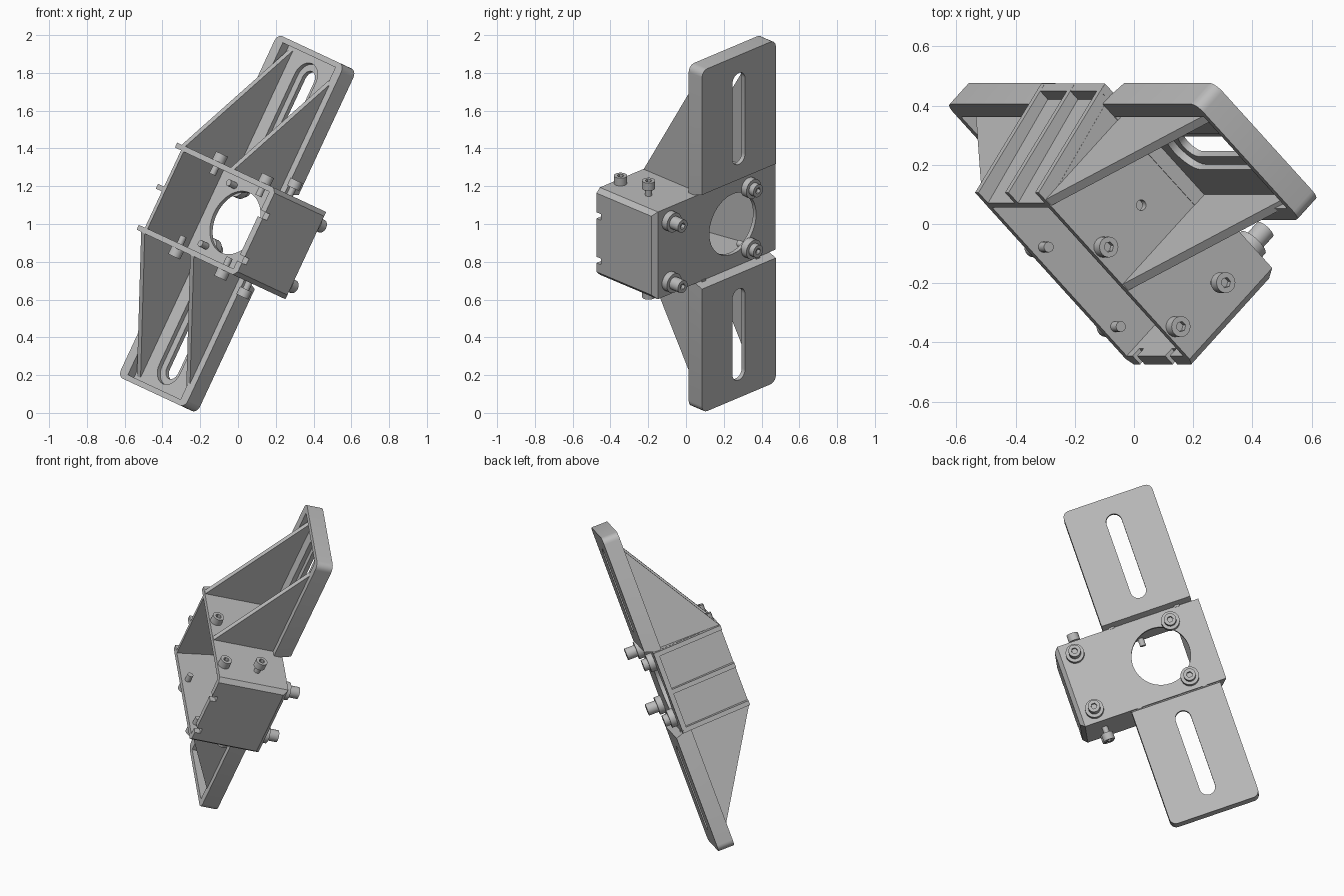
import bpy, bmesh, math
from mathutils import Matrix

cube = bpy.data.objects.get("Cube")
if cube:
    bpy.data.objects.remove(cube, do_unlink=True)

grey = bpy.data.materials.new("plain grey")
grey.use_nodes = True
grey.diffuse_color = (0.5, 0.5, 0.5, 1)
grey.node_tree.nodes["Principled BSDF"].inputs["Base Color"].default_value = (0.5, 0.5, 0.5, 1)

# Bracket axes: x = width, y = depth (back is +), z = length; then tilted into place
POSE = (Matrix.Translation((0, 0, 1)) @ Matrix.Rotation(math.radians(25), 4, 'Y')
        @ Matrix.Rotation(math.radians(-45), 4, 'Z'))


def prism(name, pts, axis, lo, hi):
    """Extrude a 2D outline along one axis of the bracket."""
    place = {'x': lambda a, b, d: (d, a, b),
             'y': lambda a, b, d: (a, d, b),
             'z': lambda a, b, d: (a, b, d)}[axis]
    bm = bmesh.new()
    rings = [[bm.verts.new(place(a, b, d)) for a, b in pts] for d in (lo, hi)]
    for ring in rings:
        bm.faces.new(ring)
    n = len(pts)
    for i in range(n):
        j = (i + 1) % n
        bm.faces.new((rings[0][i], rings[0][j], rings[1][j], rings[1][i]))
    bmesh.ops.recalc_face_normals(bm, faces=bm.faces)
    me = bpy.data.meshes.new(name)
    bm.to_mesh(me)
    bm.free()
    me.materials.append(grey)
    ob = bpy.data.objects.new(name, me)
    bpy.context.collection.objects.link(ob)
    ob.matrix_world = POSE
    return ob


def cut(ob, cutter):
    """Subtract the cutter and discard it."""
    cutter.hide_render = True
    mod = ob.modifiers.new("cut", 'BOOLEAN')
    mod.object, mod.operation, mod.solver = cutter, 'DIFFERENCE', 'EXACT'
    bpy.context.view_layer.objects.active = ob
    bpy.ops.object.modifier_apply(modifier=mod.name)
    bpy.data.objects.remove(cutter, do_unlink=True)


def arc(cx, cy, r, start, end, steps):
    angles = [math.radians(start + (end - start) * i / steps) for i in range(steps + 1)]
    return [(cx + r * math.cos(t), cy + r * math.sin(t)) for t in angles]


def circle(cx, cy, r, sides=24):
    return arc(cx, cy, r, 0, 360, sides)[:-1]


def rect(x0, x1, y0, y1):
    return [(x0, y0), (x1, y0), (x1, y1), (x0, y1)]


def slot(cx, y0, y1, r):
    return arc(cx, y1, r, 0, 180, 12) + arc(cx, y0, r, 180, 360, 12)


def flip(pts, s):
    return [(a, b * s) for a, b in pts]


def bolt(name, x, y, axis, s, seat, tip, head_r=0.035, head_h=0.045):
    """Socket head bolt pointing outwards along s * axis."""
    top = seat + head_h
    head = prism(name + "_head", circle(x, y, head_r), axis, s * seat, s * top)
    cut(head, prism("socket", circle(x, y, 0.018, 6), axis, s * (top - 0.022), s * (top + 0.02)))
    prism(name + "_shaft", circle(x, y, 0.018, 16), axis, s * tip, s * (seat + 0.005))


# Housing: open-fronted tray with a chamfered right end and a slanted left wall
housing = prism("housing", [(-0.36, -0.26), (0.41, -0.26), (0.41, 0.175), (-0.495, 0.175),
                            (-0.49, 0.145), (-0.45, 0.145)], 'z', -0.255, 0.255)
bm = bmesh.new()
bm.from_mesh(housing.data)
end_edges = [e for e in bm.edges if all(v.co.x > 0.4 for v in e.verts)
             and any(v.co.y > 0 for v in e.verts)]
bmesh.ops.bevel(bm, geom=end_edges, offset=0.025, segments=1, affect='EDGES')
bm.to_mesh(housing.data)
bm.free()
cut(housing, prism("cavity", [(-0.33, -0.3), (0.37, -0.3), (0.37, 0.152), (-0.42, 0.152)],
                   'z', -0.225, 0.225))
cut(housing, prism("bore", circle(-0.175, 0, 0.175, 48), 'y', 0, 0.3))
cut(housing, prism("wall_holes", circle(-0.11, -0.02, 0.018, 16), 'z', -0.4, 0.4))
for u in (0.10, -0.16):
    cut(housing, prism("notch", rect(-0.3, -0.225, u - 0.018, u + 0.018), 'x', 0.3, 0.5))

# Ledges along the left wall
for label, u in (("lower", -0.24), ("middle", 0), ("upper", 0.24)):
    prism(label + "_ledge", [(-0.41, -0.26), (-0.345, -0.26), (-0.44, 0.17), (-0.495, 0.17)],
          'z', u - 0.014, u + 0.014)

LEFT, RIGHT, FRONT, BACK, MID = -0.453, 0.10, 0.12, 0.22, -0.175
for side, s in (("upper", 1), ("lower", -1)):
    # Mounting plate with rounded outer corners and a sloped inner end
    r = 0.04
    outline = ([(LEFT, 0.24), (RIGHT, 0.24)] + arc(RIGHT - r, 1 - r, r, 0, 90, 5)
               + arc(LEFT + r, 1 - r, r, 90, 180, 5))
    plate = prism(side + "_plate", flip(outline, s), 'y', FRONT, BACK)
    for v in plate.data.vertices:
        if v.co.y > 0.2 and abs(v.co.z) < 0.26:
            v.co.z += s * 0.035
    # Recess between the ribs, then the stepped slot
    cut(plate, prism("recess", flip(rect(-0.39, 0.045, 0.258, 0.97), s), 'y', 0, 0.17))
    cut(plate, prism("slot_step", flip(slot(MID, 0.41, 0.85, 0.085), s), 'y', 0.1, 0.195))
    cut(plate, prism("slot_cut", flip(slot(MID, 0.41, 0.85, 0.047), s), 'y', 0, 0.3))

    # Tapered ribs bracing the plate against the housing
    for label, x in (("left", -0.375), ("right", 0.03)):
        prism(f"{side}_{label}_rib", flip([(-0.26, 0.25), (0.18, 0.25), (0.18, 0.972)], s),
              'x', x, x + 0.03)

    # Side wall bolts, one of them standing proud
    for i, (x, y, seat) in enumerate(((-0.11, -0.22, 0.255), (0.27, -0.22, 0.255),
                                      (0.27, -0.01, 0.295))):
        bolt(f"{side}_wall_bolt_{i}", x, y, 'z', s, seat, 0.18)

    # Back bolts on washers, the left pair seated lower
    for label, x, height in (("left", -0.295, 0.035), ("right", 0.30, 0.065)):
        name = f"{side}_{label}_back"
        prism(name + "_washer", circle(x, s * 0.177, 0.055), 'y', 0.17, 0.212)
        bolt(name + "_bolt", x, s * 0.177, 'y', 1, 0.21, 0.1, 0.036, height)

# Smooth the round parts while keeping the edges sharp
bpy.ops.object.select_all(action='DESELECT')
for ob in bpy.context.scene.objects:
    if ob.type == 'MESH' and grey.name in ob.data.materials:
        ob.select_set(True)
        bpy.context.view_layer.objects.active = ob
bpy.ops.object.shade_smooth_by_angle(angle=math.radians(30))
